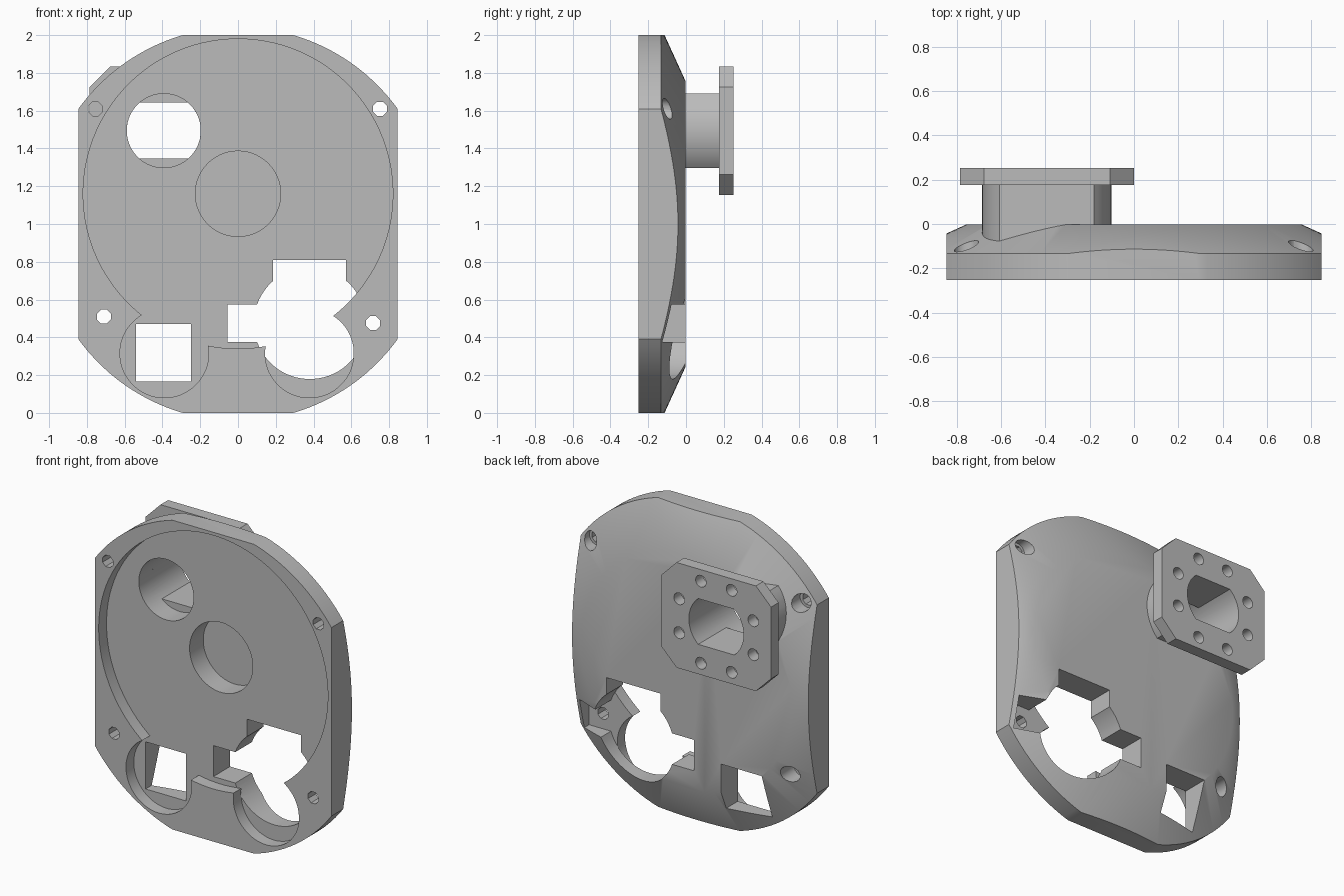
import bpy
import bmesh
from math import cos, sin, pi, sqrt, asin

cube = bpy.data.objects.get("Cube")
if cube:
    bpy.data.objects.remove(cube, do_unlink=True)

grey = bpy.data.materials.new("light grey")
grey.use_nodes = True
grey.diffuse_color = (0.5, 0.5, 0.5, 1)
grey.node_tree.nodes["Principled BSDF"].inputs["Base Color"].default_value = (0.5, 0.5, 0.5, 1)

FLOOR = -0.17            # depth of the front recess
STEP = -0.03             # depth where the round bores end
PORT = (-0.393, 1.494)   # centre of the outlet port


def loft(name, rings):
    """Solid through rings; each ring is (y, list of (x, z))."""
    bm = bmesh.new()
    loops = [[bm.verts.new((x, y, z)) for x, z in pts] for y, pts in rings]
    n = len(loops[0])
    for a, b in zip(loops, loops[1:]):
        for i in range(n):
            j = (i + 1) % n
            bm.faces.new((a[i], a[j], b[j], b[i]))
    bm.faces.new(loops[0])
    bm.faces.new(loops[-1])
    bmesh.ops.recalc_face_normals(bm, faces=bm.faces)
    mesh = bpy.data.meshes.new(name)
    bm.to_mesh(mesh)
    bm.free()
    mesh.materials.append(grey)
    obj = bpy.data.objects.new(name, mesh)
    bpy.context.collection.objects.link(obj)
    return obj


def prism(name, pts, y0, y1):
    return loft(name, [(y0, pts), (y1, pts)])


def circle(cx, cz, r, n=64):
    return [(cx + r * cos(2 * pi * (i + 0.5) / n), cz + r * sin(2 * pi * (i + 0.5) / n)) for i in range(n)]


def rect(x0, x1, z0, z1):
    return [(x0, z0), (x1, z0), (x1, z1), (x0, z1)]


def flatted(cx, cz, r, h, n=16):
    """Circle cut by level flats at cz - h and cz + h."""
    a = asin(h / r)
    side = [-a + 2 * a * i / n for i in range(n + 1)]
    return ([(cx + r * cos(t), cz + r * sin(t)) for t in side]
            + [(cx - r * cos(t), cz - r * sin(t)) for t in side])


def combine(obj, tool, operation):
    mod = obj.modifiers.new("cut", 'BOOLEAN')
    mod.operation = operation
    mod.solver = 'EXACT'
    mod.object = tool
    bpy.context.view_layer.objects.active = obj
    bpy.ops.object.modifier_apply(modifier=mod.name)
    bpy.data.objects.remove(tool, do_unlink=True)


def cut(obj, pts, y0, y1):
    combine(obj, prism("cutter", pts, y0, y1), 'DIFFERENCE')


def finish(obj):
    bpy.ops.object.select_all(action='DESELECT')
    obj.select_set(True)
    bpy.context.view_layer.objects.active = obj
    bpy.ops.object.shade_smooth_by_angle()


# Round plate with a conical back, trimmed on four sides
plate = loft("housing_plate", [(-0.25, circle(0, 1, 1.042, 128)),
                               (-0.13, circle(0, 1, 1.042, 128)),
                               (0, circle(0, 1, 0.757, 128))])
combine(plate, prism("trim", rect(-0.845, 0.845, 0, 2), -0.5, 0.5), 'INTERSECT')

# Neck of the outlet port
combine(plate, prism("neck", flatted(*PORT, 0.291, 0.198), -0.1, 0.178), 'UNION')

# Front recess: one large circle and two small lobes
cut(plate, circle(0, 1.16, 0.82, 96), -0.4, FLOOR)
for x in (-0.39, 0.378):
    cut(plate, circle(x, 0.315, 0.235), -0.4, FLOOR)

# Blind bearing pocket and port bore
cut(plate, circle(0, 1.16, 0.226), -0.4, STEP)
cut(plate, circle(*PORT, 0.196), -0.4, STEP)
cut(plate, flatted(*PORT, 0.196, 0.148), STEP - 0.02, 0.4)

# Square window, and round window with three notches
cut(plate, rect(-0.54, -0.25, 0.165, 0.47), -0.4, 0.4)
back_floor = FLOOR - 0.001
cut(plate, circle(0.38, 0.475, 0.296), back_floor, 0.4)
cut(plate, rect(-0.055, 0.815, 0.375, 0.575), back_floor, 0.4)
cut(plate, rect(0.185, 0.572, 0.475, 0.81), back_floor, 0.4)

# Screw holes, counterbored from the back
for x, z in ((-0.755, 1.61), (0.752, 1.61), (-0.71, 0.51), (0.715, 0.475)):
    cut(plate, circle(x, z, 0.04, 8), -0.4, 0.4)
    cut(plate, circle(x, z, 0.056, 16), FLOOR + 0.005, 0.4)
finish(plate)

# Mounting flange with clipped corners, bore and bolt circle
w, h, c = 0.392, 0.34, 0.108
corners = [(w, h - c), (w - c, h), (c - w, h), (-w, h - c),
           (-w, c - h), (c - w, -h), (w - c, -h), (w, c - h)]
flange = prism("port_flange", [(PORT[0] + x, PORT[1] + z) for x, z in corners], 0.178, 0.255)
cut(flange, flatted(*PORT, 0.196, 0.148), 0, 0.4)
for x, z in circle(*PORT, 0.287, 8):
    cut(flange, circle(x, z, 0.038, 16), 0, 0.4)
finish(flange)

# Centre the depth on the origin
for obj in (plate, flange):
    for v in obj.data.vertices:
        v.co.y -= 0.0025
